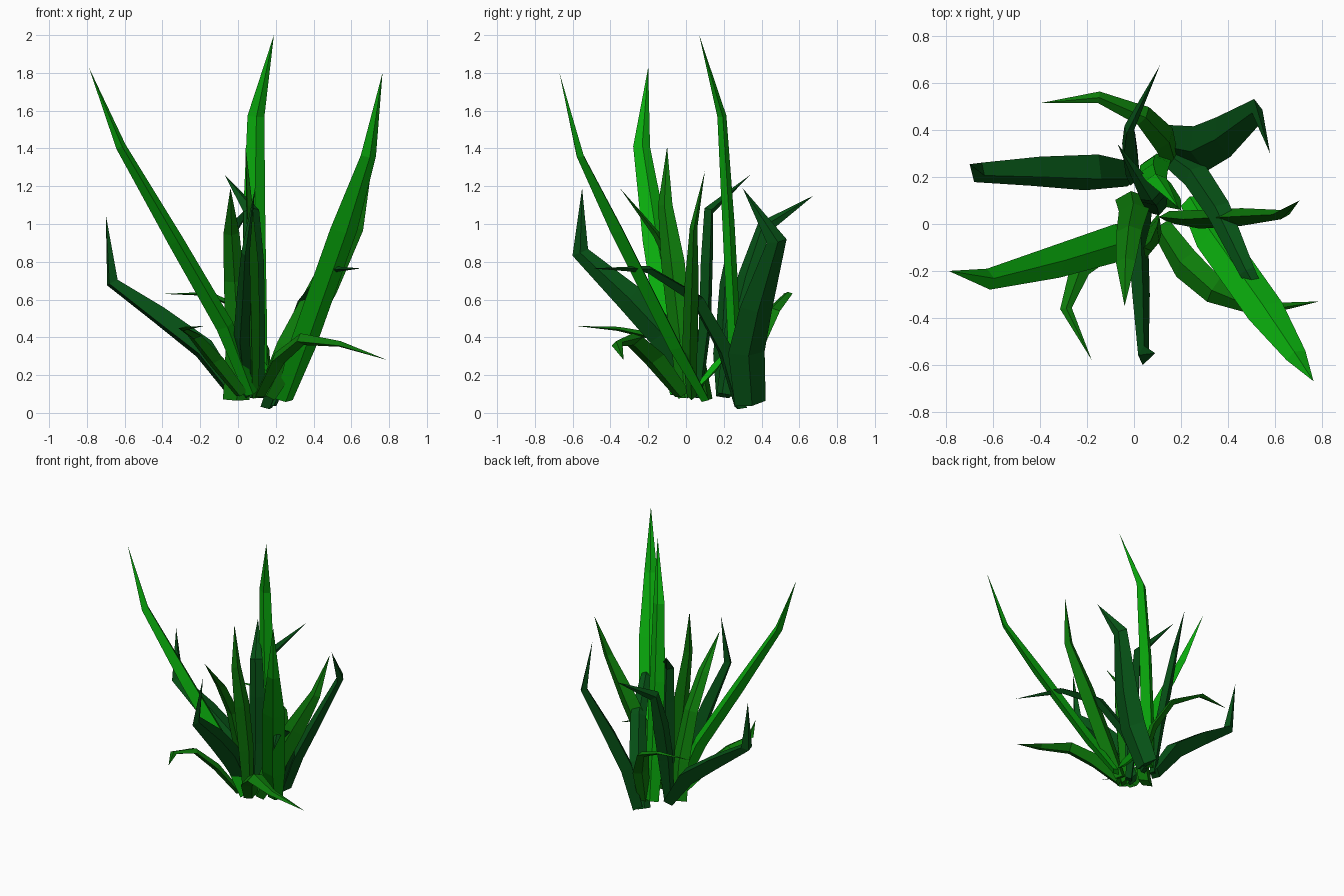
import bpy, bmesh
from mathutils import Vector


def material(name, rgb):
    m = bpy.data.materials.new(name)
    m.diffuse_color = (*rgb, 1)
    return m


BRIGHT = material("bright_green", (0.003, 0.42, 0.004))
MID = material("mid_green", (0.004, 0.20, 0.003))
DARK = material("dark_green", (0.002, 0.085, 0.008))


def blade(name, mat, side, path, thick=0.22):
    """Flat diamond section swept along (x, y, z, width) points to a pointed tip."""
    bm = bmesh.new()
    pts = [Vector(p[:3]) for p in path]
    rings = []
    for i, p in enumerate(path[:-1]):
        tangent = (pts[i + 1] - pts[max(i - 1, 0)]).normalized()
        s = Vector(side)
        s = (s - tangent * s.dot(tangent)).normalized()
        n = tangent.cross(s)
        w = p[3]
        rings.append([bm.verts.new(pts[i] + o) for o in
                      (s * w / 2, n * w * thick, -s * w / 2, -n * w * thick)])
    for a, b in zip(rings, rings[1:]):
        for k in range(4):
            bm.faces.new((a[k], a[(k + 1) % 4], b[(k + 1) % 4], b[k]))
    tip = bm.verts.new(pts[-1])
    for k in range(4):
        bm.faces.new((rings[-1][k], rings[-1][(k + 1) % 4], tip))
    bm.faces.new(rings[0][::-1])
    bmesh.ops.recalc_face_normals(bm, faces=bm.faces)
    me = bpy.data.meshes.new(name)
    bm.to_mesh(me)
    bm.free()
    me.materials.append(mat)
    bpy.context.collection.objects.link(bpy.data.objects.new(name, me))


# Three tall bright blades
blade("tall_centre_blade", BRIGHT, (1, 0.1, 0), [
    (0.10, 0.27, 0.10, 0.11), (0.09, 0.255, 0.40, 0.13), (0.085, 0.225, 1.0, 0.12),
    (0.095, 0.19, 1.57, 0.09), (0.19, 0.07, 2.0, 0)], 0.27)
blade("tall_left_blade", BRIGHT, (-0.2, 1, 0.1), [
    (0.07, -0.03, 0.10, 0.11), (-0.07, -0.08, 0.46, 0.16), (-0.33, -0.16, 0.91, 0.14),
    (-0.62, -0.235, 1.41, 0.09), (-0.79, -0.20, 1.83, 0)], 0.3)
blade("tall_right_blade", BRIGHT, (0.9, 0.42, 0), [
    (0.245, 0.10, 0.07, 0.10), (0.34, -0.06, 0.35, 0.16), (0.56, -0.37, 0.97, 0.16),
    (0.69, -0.56, 1.36, 0.09), (0.765, -0.67, 1.8, 0)])

# Broad dark outer blades
blade("left_dark_blade", DARK, (0.2, 1, 0.5), [
    (-0.01, 0.21, 0.10, 0.11), (-0.18, 0.22, 0.34, 0.17), (-0.42, 0.225, 0.52, 0.14),
    (-0.665, 0.22, 0.69, 0.09), (-0.70, 0.255, 1.05, 0)], 0.38)
blade("front_dark_blade", DARK, (0.1, 0.6, 0.8), [
    (0.05, 0.05, 0.10, 0.10), (0.02, -0.12, 0.42, 0.17), (0.03, -0.30, 0.61, 0.15),
    (0.04, -0.56, 0.85, 0.09), (0.09, -0.55, 1.19, 0)], 0.25)
blade("back_right_dark_blade", DARK, (-0.3, 1, 0), [
    (0.17, 0.34, 0.05, 0.17), (0.28, 0.32, 0.32, 0.20), (0.38, 0.37, 0.55, 0.18),
    (0.525, 0.48, 0.91, 0.11), (0.58, 0.30, 1.19, 0)])
blade("back_dark_blade", DARK, (0.4, 1, 0.3), [
    (0.0, 0.20, 0.10, 0.08), (-0.01, 0.26, 0.45, 0.12), (-0.02, 0.33, 0.72, 0.12),
    (-0.02, 0.41, 0.98, 0.08), (0.11, 0.675, 1.15, 0)], 0.28)
blade("centre_dark_blade", DARK, (1, 0.3, 0), [
    (0.10, 0.06, 0.08, 0.08), (0.09, 0.10, 0.45, 0.11), (0.085, 0.11, 0.80, 0.11),
    (0.07, 0.12, 1.07, 0.09), (-0.07, 0.34, 1.26, 0)], 0.3)
blade("inner_right_dark_blade", DARK, (0.7, 0.7, 0), [
    (0.15, 0.29, 0.03, 0.09), (0.26, 0.21, 0.33, 0.12), (0.36, 0.06, 0.60, 0.11),
    (0.48, -0.20, 0.76, 0.07), (0.65, -0.50, 0.765, 0)], 0.28)

# Upright mid-green blades
blade("front_mid_blade", MID, (1, 0.1, 0), [
    (-0.01, 0.11, 0.07, 0.14), (0.0, 0.06, 0.35, 0.13), (-0.02, -0.03, 0.70, 0.11),
    (-0.035, -0.16, 0.95, 0.085), (-0.04, -0.35, 1.19, 0)])
blade("inner_tall_mid_blade", MID, (0.3, 1, 0), [
    (0.09, 0.0, 0.08, 0.09), (0.09, -0.03, 0.45, 0.13), (0.08, -0.07, 0.80, 0.13),
    (0.06, -0.11, 1.10, 0.08), (0.04, -0.10, 1.41, 0)])
blade("right_mid_blade", MID, (1, 0, -0.5), [
    (0.15, 0.03, 0.09, 0.10), (0.28, 0.02, 0.34, 0.16), (0.46, 0.03, 0.68, 0.15),
    (0.625, 0.04, 0.98, 0.08), (0.705, 0.10, 1.28, 0)], 0.25)

# Low arching blades
blade("arching_right_blade", MID, (0.5, 0.8, 0.2), [
    (0.12, -0.02, 0.10, 0.10), (0.22, -0.17, 0.29, 0.14), (0.34, -0.28, 0.39, 0.12),
    (0.54, -0.365, 0.365, 0.06), (0.79, -0.33, 0.28, 0)], 0.27)
blade("arching_back_blade", MID, (0.5, 0.8, 0), [
    (0.16, 0.27, 0.08, 0.09), (0.13, 0.36, 0.35, 0.12), (0.04, 0.46, 0.54, 0.09),
    (-0.15, 0.54, 0.63, 0.05), (-0.40, 0.515, 0.63, 0)])
blade("arching_front_blade", MID, (-0.7, 0.5, 0), [
    (0.02, -0.02, 0.10, 0.09), (-0.12, -0.09, 0.28, 0.12), (-0.23, -0.19, 0.41, 0.09),
    (-0.29, -0.36, 0.445, 0.05), (-0.18, -0.58, 0.46, 0)])

# Short sprout in the middle of the clump
blade("short_sprout", BRIGHT, (1, 0.4, 0), [
    (0.09, 0.20, 0.30, 0.06), (0.12, 0.15, 0.24, 0.09), (0.17, 0.09, 0.17, 0.07),
    (0.20, 0.06, 0.13, 0)])
